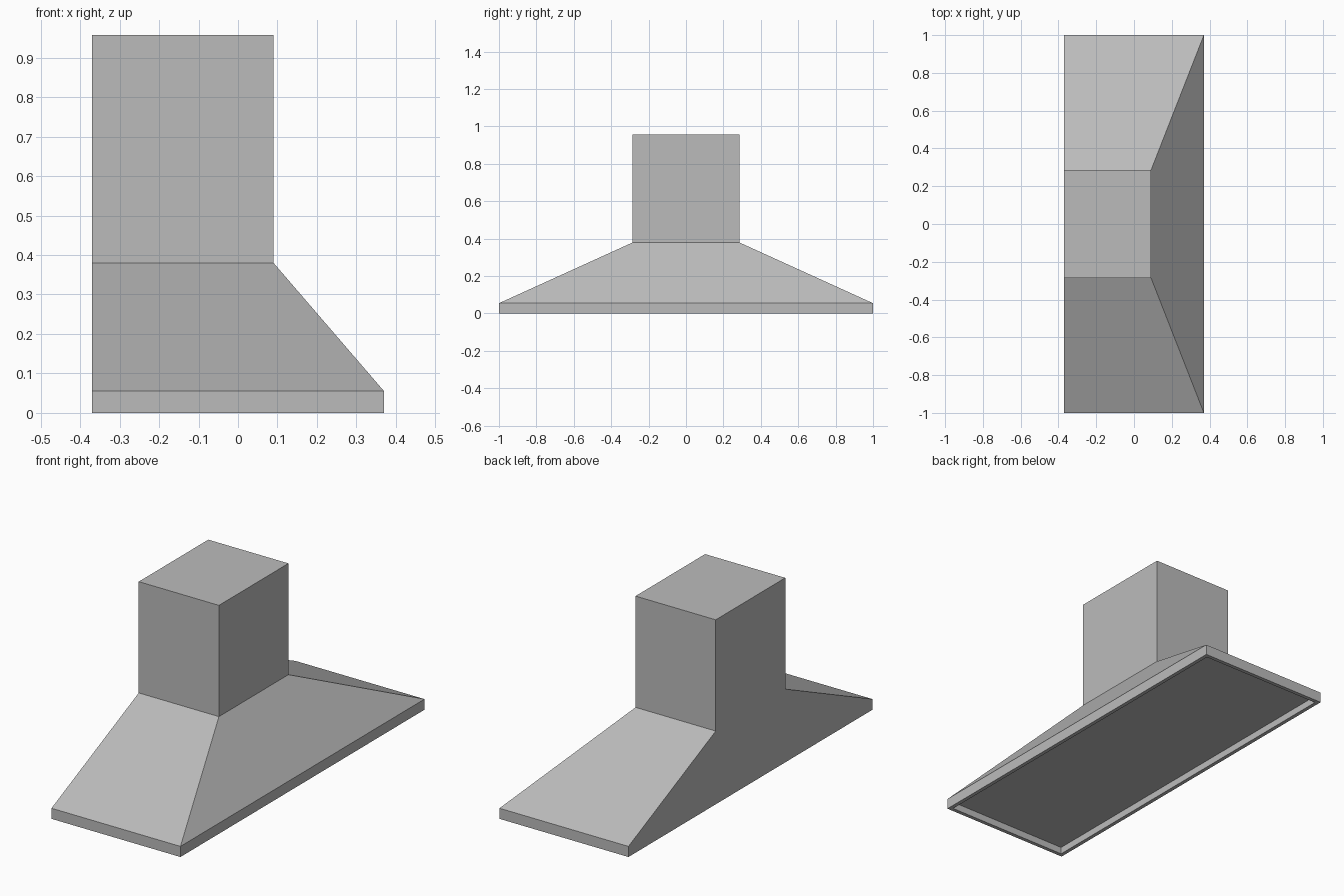
import bpy
import bmesh

# Remove the default cube
cube = bpy.data.objects.get("Cube")
if cube:
    bpy.data.objects.remove(cube, do_unlink=True)

# Brushed metal colour
steel = bpy.data.materials.new("grey_steel")
steel.use_nodes = True
colour = (0.5, 0.5, 0.5, 1)
steel.diffuse_color = colour
steel.node_tree.nodes["Principled BSDF"].inputs["Base Color"].default_value = colour

# Shared sizes: the wall side is flat at x = BACK
BACK = -0.37
BASE_FRONT, BASE_HALF = 0.37, 1.0
DUCT_FRONT, DUCT_HALF = 0.09, 0.285
LIP_TOP, DUCT_BASE, DUCT_TOP = 0.055, 0.38, 0.957
RIM, RECESS = 0.02, 0.036


def ring(bm, front, half, z, inset=0):
    """Rectangle of vertices against the wall side."""
    x0, x1, y = BACK + inset, front - inset, half - inset
    return [bm.verts.new(p) for p in
            ((x0, -y, z), (x1, -y, z), (x1, y, z), (x0, y, z))]


def bridge(bm, low, high):
    """Join two rings with four side faces."""
    for i in range(4):
        j = (i + 1) % 4
        bm.faces.new((low[i], low[j], high[j], high[i]))


# Hood shell: recessed underside, rim, lip, sloping canopy, duct
bm = bmesh.new()
rings = [
    ring(bm, BASE_FRONT, BASE_HALF, RECESS, RIM),
    ring(bm, BASE_FRONT, BASE_HALF, 0, RIM),
    ring(bm, BASE_FRONT, BASE_HALF, 0),
    ring(bm, BASE_FRONT, BASE_HALF, LIP_TOP),
    ring(bm, DUCT_FRONT, DUCT_HALF, DUCT_BASE),
    ring(bm, DUCT_FRONT, DUCT_HALF, DUCT_TOP),
]
for low, high in zip(rings, rings[1:]):
    bridge(bm, low, high)
bm.faces.new(rings[0])
bm.faces.new(rings[-1])
bmesh.ops.recalc_face_normals(bm, faces=bm.faces)

mesh = bpy.data.meshes.new("extractor_hood")
bm.to_mesh(mesh)
bm.free()
mesh.materials.append(steel)
hood = bpy.data.objects.new("extractor_hood", mesh)
bpy.context.collection.objects.link(hood)
